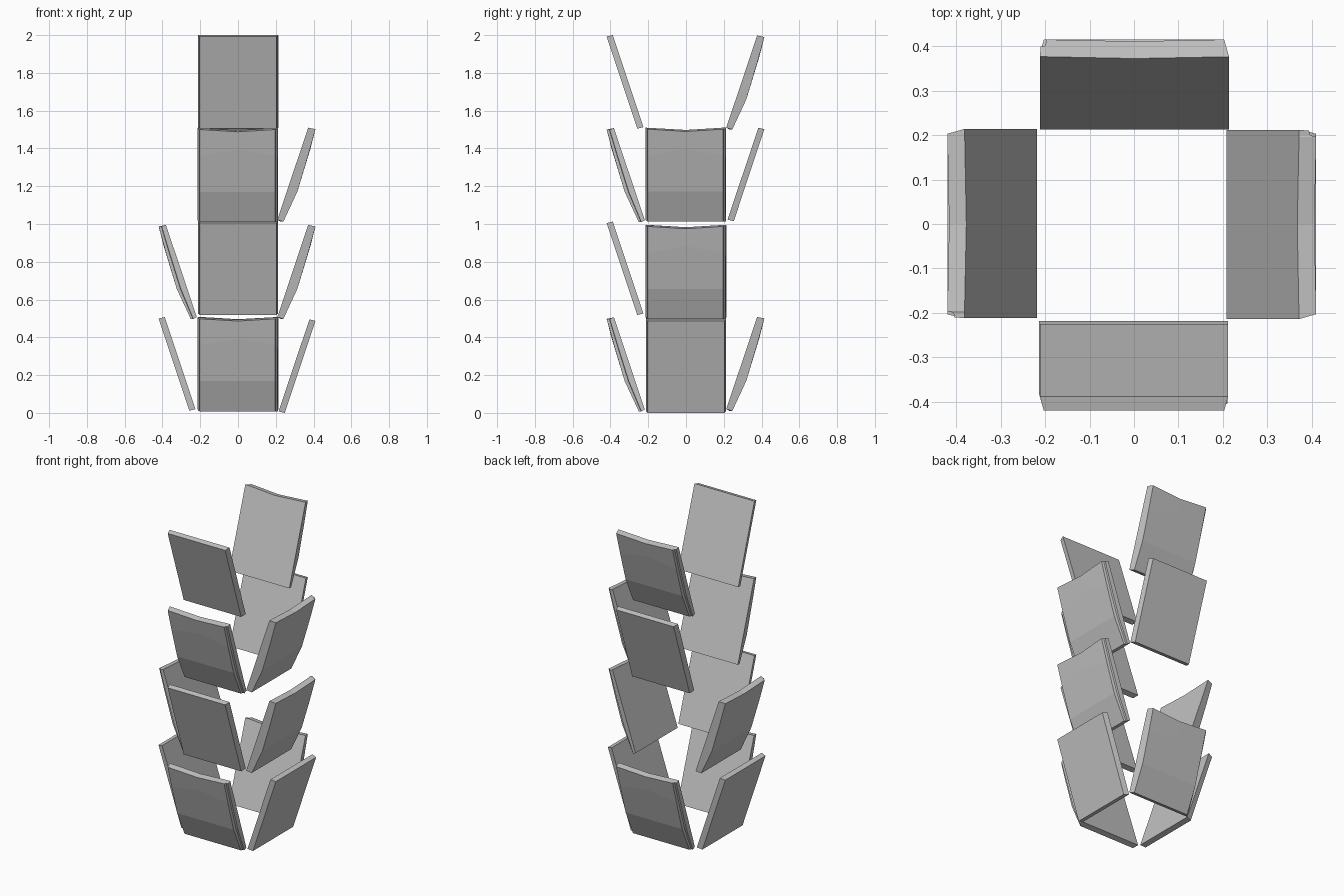
import bpy
import bmesh
from math import pi
from mathutils import Matrix

cube = bpy.data.objects.get("Cube")
if cube:
    bpy.data.objects.remove(cube, do_unlink=True)

# One plain grey for every panel
grey = bpy.data.materials.new("plain_grey")
grey.use_nodes = True
grey.diffuse_color = (0.55, 0.55, 0.55, 1)
grey.node_tree.nodes["Principled BSDF"].inputs["Base Color"].default_value = (0.55, 0.55, 0.55, 1)

SLOPE = 0.335  # outward lean per unit of height


def loft(name, sections, angle, base, shift):
    """Skin a row of closed sections, then turn the panel to its side."""
    bm = bmesh.new()
    rings = [[bm.verts.new((u, -(r + shift), h + base)) for u, r, h in sec] for sec in sections]
    n = len(rings[0])
    for a, b in zip(rings, rings[1:]):
        for i in range(n):
            j = (i + 1) % n
            bm.faces.new((a[i], a[j], b[j], b[i]))
    bm.faces.new(rings[0])
    bm.faces.new(rings[-1])
    bmesh.ops.recalc_face_normals(bm, faces=bm.faces)
    bm.transform(Matrix.Rotation(angle, 4, "Z"))
    mesh = bpy.data.meshes.new(name)
    bm.to_mesh(mesh)
    bm.free()
    mesh.materials.append(grey)
    bpy.context.collection.objects.link(bpy.data.objects.new(name, mesh))


def flat_sections():
    """Thin leaning slab, slightly narrower on its outer face."""
    return [[(s * 0.212, 0.225, 0.008), (s * 0.212, 0.388, 0.495),
             (s * 0.203, 0.42, 0.487), (s * 0.203, 0.258, 0.0)] for s in (-1, 1)]


def bowed_section(u_in, u_out, depth, dip=0.0):
    """Straight inner edge and a bulging outer edge; dip lowers the top."""
    sec = [(u_in, 0.218, 0.01), (u_in, 0.218 + SLOPE * (0.488 - dip), 0.498 - dip)]
    outer = [(0.49 - dip, 0.04), (0.35 + 3 * dip, 0.048), (0.16, 0.055), (0.0, 0.034)]
    for h, thick in outer:
        sec.append((u_out, 0.216 + SLOPE * h + thick * depth, h))
    return sec


def bowed_sections():
    """Bowed panel with a bevelled left side and a stepped right side."""
    return [bowed_section(-0.214, -0.203, 1),
            bowed_section(0, 0, 1, 0.012),
            bowed_section(0.196, 0.196, 1),
            bowed_section(0.2, 0.2, 0.65),
            bowed_section(0.212, 0.21, 0.6)]


# Panels on each side: kind and base height, bottom to top
sides = {
    "front": (0, 0, [("bowed", 0.008), ("flat", 0.518), ("bowed", 1.01), ("flat", 1.505)]),
    "left": (pi / 2, -0.01, [("flat", 0.0), ("bowed", 0.497), ("bowed", 1.012)]),
    "back": (pi, -0.005, [("bowed", 0.01), ("flat", 1.015), ("bowed", 1.5)]),
    "right": (-pi / 2, 0, [("flat", 0.012), ("bowed", 0.497)]),
}
makers = {"flat": flat_sections, "bowed": bowed_sections}
for side, (angle, shift, panels) in sides.items():
    for number, (kind, base) in enumerate(panels, 1):
        loft(f"{side}_{kind}_panel_{number}", makers[kind](), angle, base, shift)
